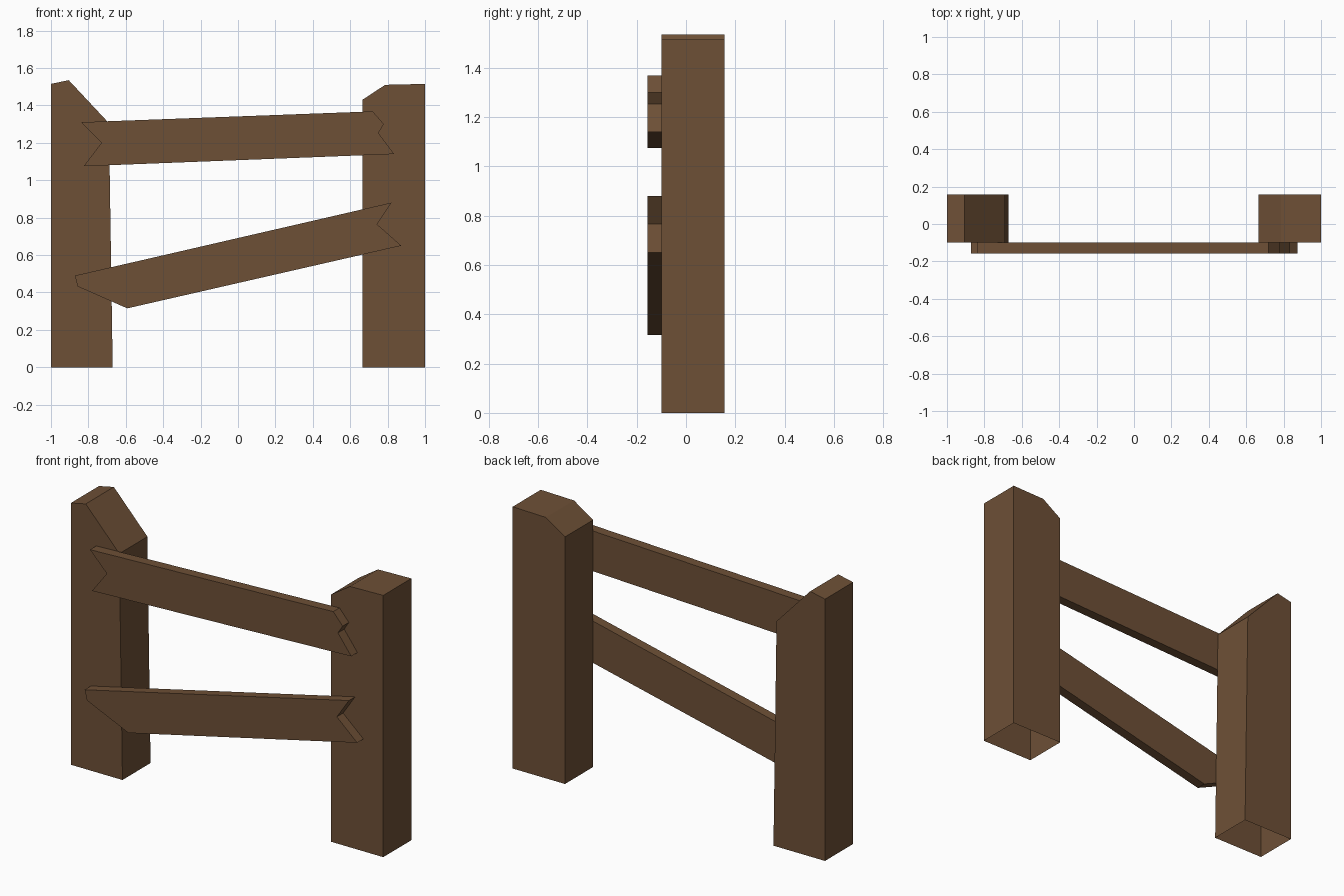
import bpy, bmesh

if "Cube" in bpy.data.objects:
    bpy.data.objects.remove(bpy.data.objects["Cube"])

wood = bpy.data.materials.new("brown_wood")
wood.diffuse_color = (0.155, 0.08, 0.037, 1)
wood.use_nodes = True
wood.node_tree.nodes["Principled BSDF"].inputs["Base Color"].default_value = wood.diffuse_color


def extrude_profile(name, profile, y0, y1, open_bottom=False):
    """Extrude an x-z outline from y0 to y1; optionally leave the z = 0 face open."""
    bm = bmesh.new()
    front = [bm.verts.new((x, y0, z)) for x, z in profile]
    back = [bm.verts.new((x, y1, z)) for x, z in profile]
    bm.faces.new(front)
    bm.faces.new(back[::-1])
    n = len(profile)
    for i in range(n):
        j = (i + 1) % n
        if open_bottom and profile[i][1] == 0 and profile[j][1] == 0:
            continue
        bm.faces.new((front[j], front[i], back[i], back[j]))
    bmesh.ops.recalc_face_normals(bm, faces=bm.faces)
    mesh = bpy.data.meshes.new(name)
    bm.to_mesh(mesh)
    bm.free()
    mesh.materials.append(wood)
    obj = bpy.data.objects.new(name, mesh)
    bpy.context.collection.objects.link(obj)


BACK, JOINT, FRONT = 0.157, -0.1, -0.157

# Posts with chipped tops and hollow undersides
extrude_profile("left_post", [(-1, 0), (-0.67, 0), (-0.69, 1.305),
                              (-0.905, 1.535), (-1, 1.515)], JOINT, BACK, True)
extrude_profile("right_post", [(0.665, 0), (1, 0), (1, 1.515),
                               (0.787, 1.51), (0.665, 1.43)], JOINT, BACK, True)

# Rails with broken ends
extrude_profile("upper_rail", [(-0.825, 1.075), (0.835, 1.14), (0.75, 1.253),
                               (0.78, 1.3), (0.72, 1.368), (-0.838, 1.31),
                               (-0.73, 1.2)], FRONT, JOINT)
extrude_profile("lower_rail", [(-0.592, 0.315), (0.873, 0.65), (0.743, 0.765),
                               (0.82, 0.88), (-0.872, 0.49), (-0.857, 0.432)],
                FRONT, JOINT)
